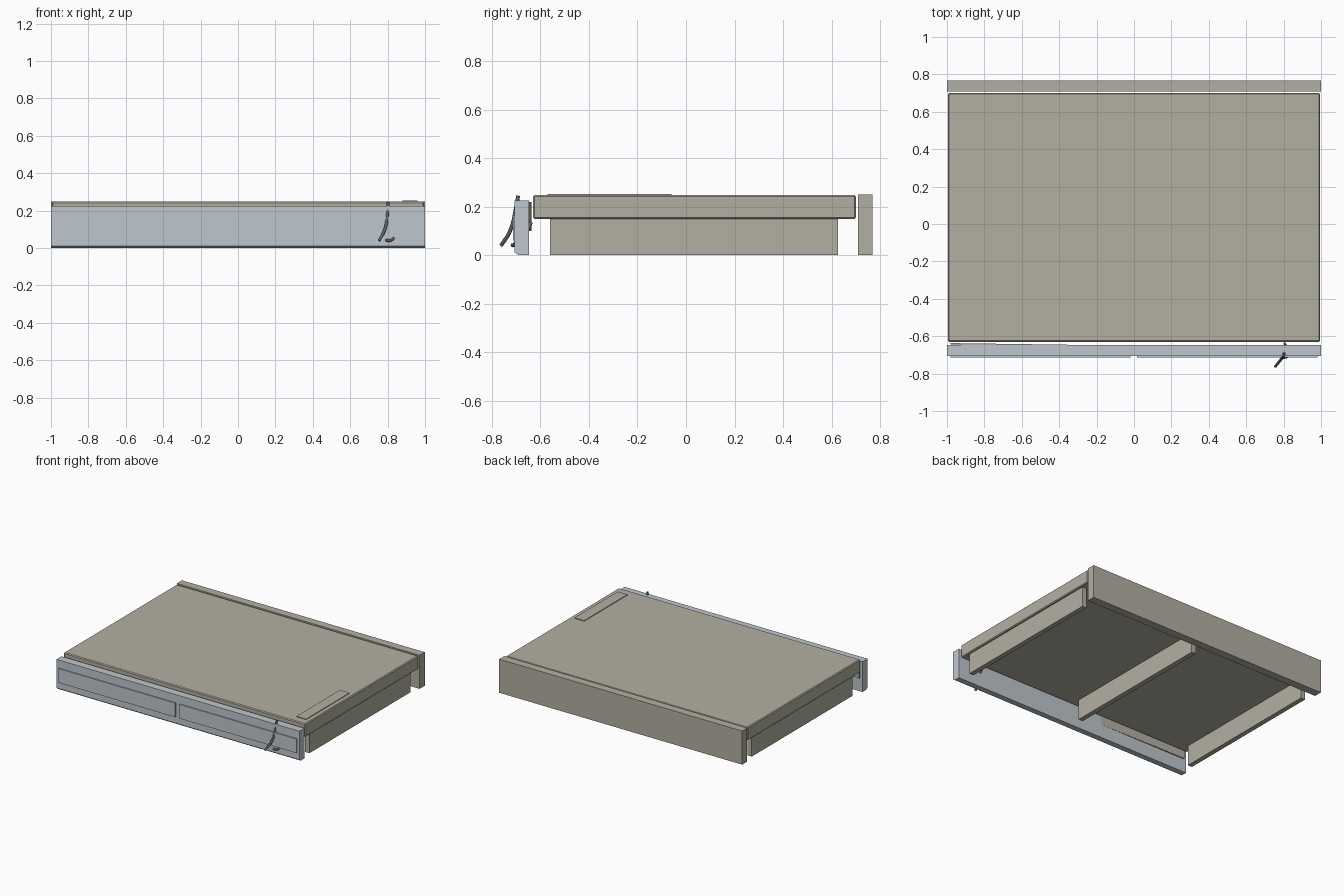
import bpy
import bmesh
from mathutils import Vector

cube = bpy.data.objects.get("Cube")
if cube:
    bpy.data.objects.remove(cube, do_unlink=True)


def material(name, rgb):
    m = bpy.data.materials.new(name)
    m.use_nodes = True
    m.diffuse_color = (*rgb, 1)
    m.node_tree.nodes["Principled BSDF"].inputs["Base Color"].default_value = (*rgb, 1)
    return m


BEIGE = material("warm_beige", (0.45, 0.43, 0.36))
BLUE = material("pale_blue_grey", (0.52, 0.57, 0.61))
DARK = material("dark_grey", (0.13, 0.13, 0.14))


def add_mesh(name, bm, mat):
    bmesh.ops.recalc_face_normals(bm, faces=bm.faces)
    me = bpy.data.meshes.new(name)
    bm.to_mesh(me)
    bm.free()
    me.materials.append(mat)
    ob = bpy.data.objects.new(name, me)
    bpy.context.collection.objects.link(ob)
    return ob


def box(name, lo, hi, mat, bevel=0):
    """Axis-aligned box between two corners, optionally chamfered."""
    lo, hi = Vector(lo), Vector(hi)
    bm = bmesh.new()
    bmesh.ops.create_cube(bm, size=1)
    for v in bm.verts:
        v.co = (lo + hi) / 2 + v.co * (hi - lo)
    if bevel:
        bmesh.ops.bevel(bm, geom=bm.edges[:], offset=bevel, segments=1, affect='EDGES')
    return add_mesh(name, bm, mat)


def extrude_x(name, profile, half, mat):
    """Profile of (y, z) points extruded along the full width."""
    bm = bmesh.new()
    face = bm.faces.new([bm.verts.new((-half, y, z)) for y, z in profile])
    new = bmesh.ops.extrude_face_region(bm, geom=[face])["geom"]
    bmesh.ops.translate(bm, vec=(2 * half, 0, 0),
                        verts=[g for g in new if isinstance(g, bmesh.types.BMVert)])
    return add_mesh(name, bm, mat)


def rod(name, points, radius):
    """Round bent bar through the given points, tapered by radius factors."""
    cu = bpy.data.curves.new(name, 'CURVE')
    cu.dimensions = '3D'
    cu.bevel_depth = radius
    cu.bevel_resolution = 2
    cu.use_fill_caps = True
    sp = cu.splines.new('BEZIER')
    sp.bezier_points.add(len(points) - 1)
    for bp, co in zip(sp.bezier_points, points):
        bp.co = co
        bp.handle_left_type = bp.handle_right_type = 'AUTO'
    cu.materials.append(DARK)
    ob = bpy.data.objects.new(name, cu)
    bpy.context.collection.objects.link(ob)


# Top slab and rear board
box("top_slab", (-0.995, -0.63, 0.15), (0.995, 0.7, 0.248), BEIGE, bevel=0.006)
box("rear_board", (-1, 0.708, 0), (1, 0.768, 0.25), BEIGE)

# Three supporting rails
for side, x in (("right", -0.962), ("middle", 0), ("left", 0.962)):
    box(f"{side}_rail", (x - 0.018, -0.56, 0), (x + 0.018, 0.627, 0.152), BEIGE)

# Front board with a chamfered lower edge, and two raised panels
extrude_x("front_board",
          [(-0.647, 0), (-0.69, 0), (-0.706, 0.012), (-0.706, 0.225), (-0.647, 0.225)],
          1, BLUE)
for side, x in (("right", -0.5), ("left", 0.498)):
    box(f"{side}_front_panel", (x - 0.482, -0.714, 0.06), (x + 0.482, -0.7, 0.165), BLUE)

# Thin strip slightly askew behind the front board
strip = box("inner_strip", (-0.44, -0.004, -0.06), (0.44, 0.004, 0.06), BEIGE)
strip.location = (-0.54, -0.647, 0.16)
strip.rotation_euler.z = -0.014

# Thin inlay on the top slab
box("top_inlay", (0.88, -0.57, 0.246), (0.96, -0.06, 0.253), BEIGE)

# Lever and its small hook
rod("lever", [(0.803, -0.692, 0.245), (0.801, -0.7, 0.2),
              (0.785, -0.725, 0.1), (0.755, -0.762, 0.04)], 0.008)
rod("lever_hook", [(0.79, -0.716, 0.042), (0.812, -0.712, 0.04),
                   (0.832, -0.7, 0.055), (0.815, -0.66, 0.09), (0.805, -0.638, 0.135)], 0.007)
